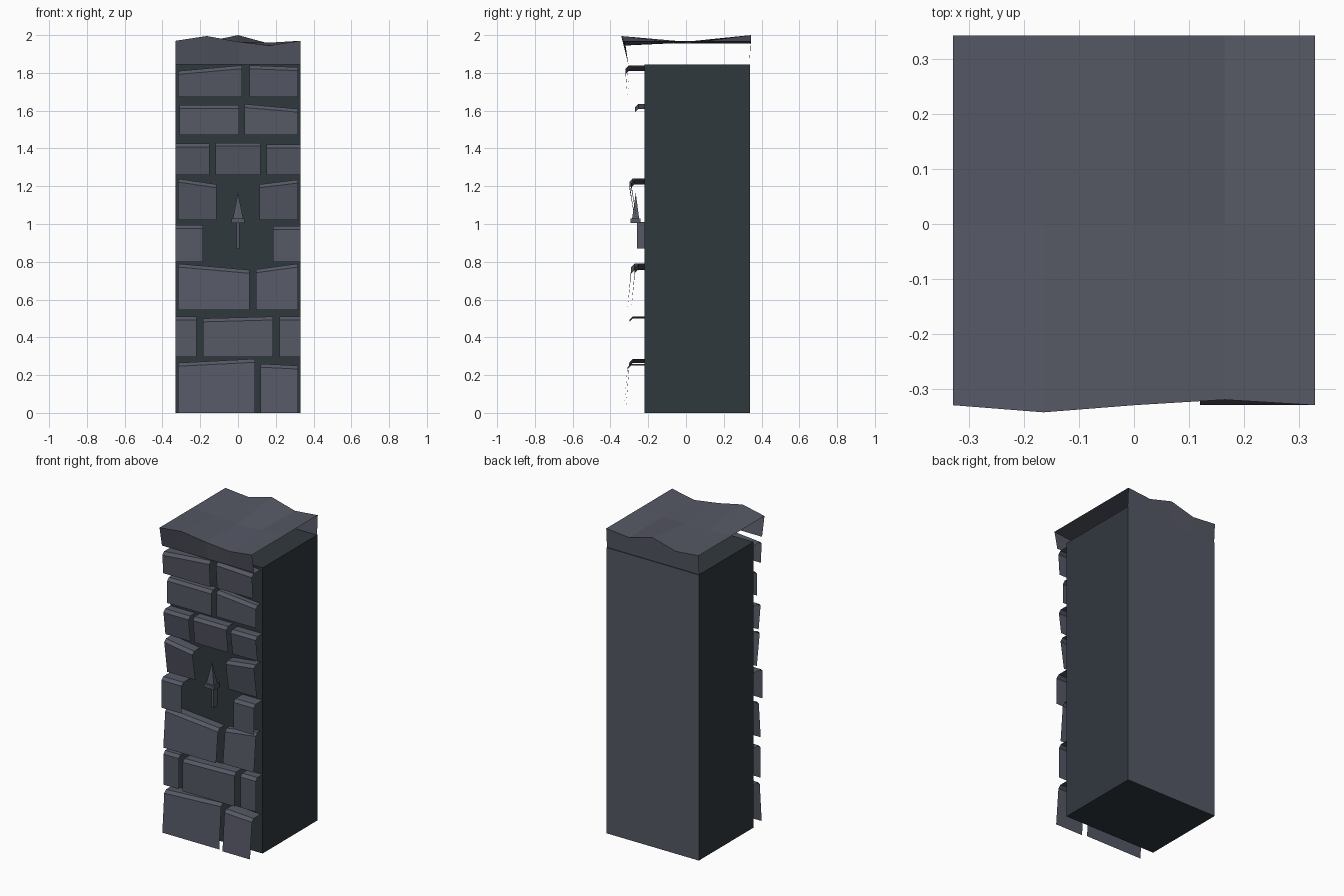
import bpy
import bmesh

if "Cube" in bpy.data.objects:
    bpy.data.objects.remove(bpy.data.objects["Cube"], do_unlink=True)


def material(name, colour):
    mat = bpy.data.materials.new(name)
    mat.use_nodes = True
    mat.diffuse_color = (*colour, 1)
    bsdf = mat.node_tree.nodes["Principled BSDF"]
    bsdf.inputs["Base Color"].default_value = (*colour, 1)
    bsdf.inputs["Roughness"].default_value = 0.9
    return mat


STONE = material("grey stone", (0.092, 0.098, 0.13))
MORTAR = material("dark mortar", (0.03, 0.04, 0.048))


def finish(name, bm, *mats):
    mesh = bpy.data.meshes.new(name)
    bm.to_mesh(mesh)
    bm.free()
    for mat in mats:
        mesh.materials.append(mat)
    obj = bpy.data.objects.new(name, mesh)
    bpy.context.collection.objects.link(obj)
    return obj


def add_box(bm, low, high):
    made = bmesh.ops.create_cube(bm, size=1)
    for v in made["verts"]:
        for i in range(3):
            v.co[i] = low[i] if v.co[i] < 0 else high[i]


def add_strips(bm, rows):
    """Join neighbouring rows of points with quads."""
    grid = [[bm.verts.new(p) for p in row] for row in rows]
    for a, b in zip(grid, grid[1:]):
        for i in range(len(a) - 1):
            bm.faces.new((a[i], a[i + 1], b[i + 1], b[i]))


HALF = 0.33
FRONT, BACK = -0.22, 0.34
CORE_TOP = 1.845

# Core: dark block with a stone back
bm = bmesh.new()
add_box(bm, (-HALF, FRONT, 0), (HALF, BACK, CORE_TOP))
bm.normal_update()
for f in bm.faces:
    f.material_index = 1 if f.normal.y > 0.5 else 0
finish("pillar_core", bm, MORTAR, STONE)

# Brick courses, bottom up: base height, outward lean at the base, and
# for each brick: left x, right x, left top, right top, front y
COURSES = [
    (0.0, 0.02, [(-0.317, 0.09, 0.265, 0.286, -0.3), (0.12, 0.317, 0.26, 0.25, -0.31)]),
    (0.295, 0.0, [(-HALF, -0.22, 0.51, 0.51, -0.29), (-0.185, 0.185, 0.5, 0.51, -0.3),
                  (0.22, HALF, 0.51, 0.51, -0.29)]),
    (0.545, 0.02, [(-0.317, 0.06, 0.79, 0.757, -0.29), (0.095, 0.317, 0.76, 0.79, -0.27)]),
    (0.8, 0.0, [(-HALF, -0.185, 0.995, 0.995, -0.31), (0.185, HALF, 0.99, 0.99, -0.31)]),
    (1.02, -0.03, [(-0.317, -0.115, 1.24, 1.21, -0.3), (0.115, 0.317, 1.21, 1.235, -0.29)]),
    (1.26, -0.02, [(-HALF, -0.15, 1.425, 1.425, -0.29), (-0.12, 0.12, 1.43, 1.43, -0.29),
                   (0.15, HALF, 1.42, 1.42, -0.29)]),
    (1.47, 0.0, [(-0.31, 0.005, 1.63, 1.63, -0.28), (0.035, 0.317, 1.635, 1.61, -0.27)]),
    (1.672, -0.01, [(-0.317, 0.02, 1.81, 1.84, -0.32), (0.06, 0.317, 1.84, 1.83, -0.31)]),
]
CHAMFER = 0.018


def brick(name, base, lean, x0, x1, top0, top1, y):
    """Open shell: front, chamfer and top running back to the core."""
    bm = bmesh.new()
    add_strips(bm, [
        [(x0, y - lean, base), (x1, y - lean, base)],
        [(x0, y, top0 - CHAMFER), (x1, y, top1 - CHAMFER)],
        [(x0, y + CHAMFER, top0), (x1, y + CHAMFER, top1)],
        [(x0, FRONT, top0), (x1, FRONT, top1)],
    ])
    finish(name, bm, STONE)


for row, (base, lean, bricks) in enumerate(COURSES):
    for col, spec in enumerate(bricks):
        brick(f"brick_row{row}_{col}", base, lean, *spec)

# Cap: uneven slab top with front and back walls, open at the sides
XS = [-HALF, -HALF / 2, 0, HALF / 2, HALF]
FRONT_YS = [-0.33, -0.343, -0.33, -0.32, -0.33]
FRONT_ZS = [1.97, 1.995, 1.965, 1.945, 1.97]
BACK_ZS = [1.97, 1.955, 2.0, 1.955, 1.97]
MID_ZS = [1.97, 1.965, 1.955, 1.96, 1.97]
bm = bmesh.new()
add_strips(bm, [
    [(x, -0.305, CORE_TOP) for x in XS],
    list(zip(XS, FRONT_YS, FRONT_ZS)),
    [(x, 0, z) for x, z in zip(XS, MID_ZS)],
    [(x, 0.343, z) for x, z in zip(XS, BACK_ZS)],
    [(x, 0.335, CORE_TOP) for x in XS],
])
finish("cap_slab", bm, STONE)

# Arrow ornament in the recess: shaft, collar and pointed head
bm = bmesh.new()
add_box(bm, (-0.008, -0.26, 0.87), (0.008, FRONT, 1.01))
finish("arrow_shaft", bm, STONE)

bm = bmesh.new()
add_box(bm, (-0.035, -0.295, 1.005), (0.035, -0.24, 1.03))
finish("arrow_collar", bm, STONE)

bm = bmesh.new()
add_box(bm, (-0.027, -0.285, 1.03), (0.027, -0.248, 1.165))
for v in bm.verts:
    if v.co.z > 1.1:
        v.co.x, v.co.y = 0, -0.266
bmesh.ops.remove_doubles(bm, verts=bm.verts, dist=0.001)
finish("arrow_head", bm, STONE)
